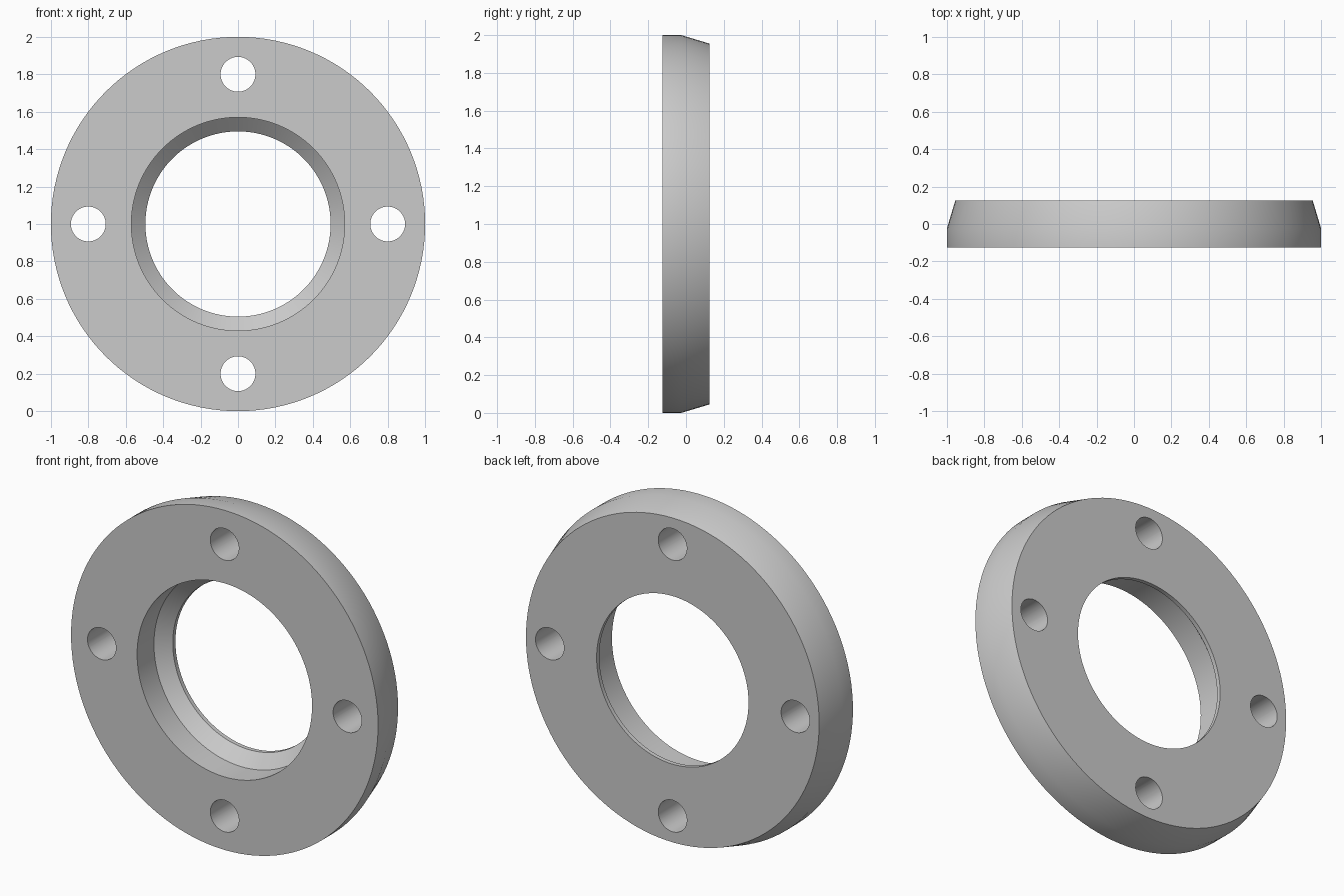
import bpy
import bmesh
import math
from mathutils import Matrix, Vector

SEGMENTS = 128
CENTRE = Vector((0, 0, 1))

default_cube = bpy.data.objects.get("Cube")
if default_cube:
    bpy.data.objects.remove(default_cube, do_unlink=True)

# Plain grey metal
grey = bpy.data.materials.new("grey_metal")
grey.use_nodes = True
colour = (0.6, 0.6, 0.6, 1)
grey.diffuse_color = colour
grey.node_tree.nodes["Principled BSDF"].inputs["Base Color"].default_value = colour


def add_object(name, bm):
    mesh = bpy.data.meshes.new(name)
    bmesh.ops.recalc_face_normals(bm, faces=bm.faces)
    bm.to_mesh(mesh)
    bm.free()
    obj = bpy.data.objects.new(name, mesh)
    bpy.context.collection.objects.link(obj)
    return obj


# Flange ring: closed (radius, y) section turned about the y axis
section = [
    (1.0, -0.125), (1.0, -0.025), (0.955, 0.125),   # rim with rear taper
    (0.495, 0.125), (0.495, 0.1),                   # rear lip of the bore
    (0.57, 0.032), (0.57, -0.125),                  # conical seat, counterbore
]
bm = bmesh.new()
verts = [bm.verts.new((r, y, 1)) for r, y in section]
edges = [bm.edges.new((a, b)) for a, b in zip(verts, verts[1:] + verts[:1])]
bmesh.ops.spin(bm, geom=verts + edges, cent=CENTRE, axis=(0, 1, 0),
               angle=math.tau, steps=SEGMENTS, use_merge=True)
bmesh.ops.remove_doubles(bm, verts=bm.verts, dist=0.0001)
flange = add_object("flange_ring", bm)
flange.data.materials.append(grey)

# Four bolt holes
bm = bmesh.new()
for i in range(4):
    angle = i * math.pi / 2
    place = CENTRE + 0.8 * Vector((math.cos(angle), 0, math.sin(angle)))
    bmesh.ops.create_cone(bm, cap_ends=True, segments=64, radius1=0.093,
                          radius2=0.093, depth=0.6,
                          matrix=Matrix.Translation(place) @ Matrix.Rotation(math.pi / 2, 4, "X"))
cutter = add_object("bolt_hole_cutter", bm)
cutter.data.materials.append(grey)
cutter.hide_render = True

cut = flange.modifiers.new("bolt_holes", "BOOLEAN")
cut.operation = "DIFFERENCE"
cut.solver = "EXACT"
cut.object = cutter

bpy.ops.object.select_all(action="DESELECT")
flange.select_set(True)
bpy.context.view_layer.objects.active = flange
bpy.ops.object.modifier_apply(modifier=cut.name)
bpy.data.objects.remove(cutter, do_unlink=True)

# Round walls smooth, rims crisp
bpy.ops.object.shade_smooth_by_angle(angle=math.radians(30))
